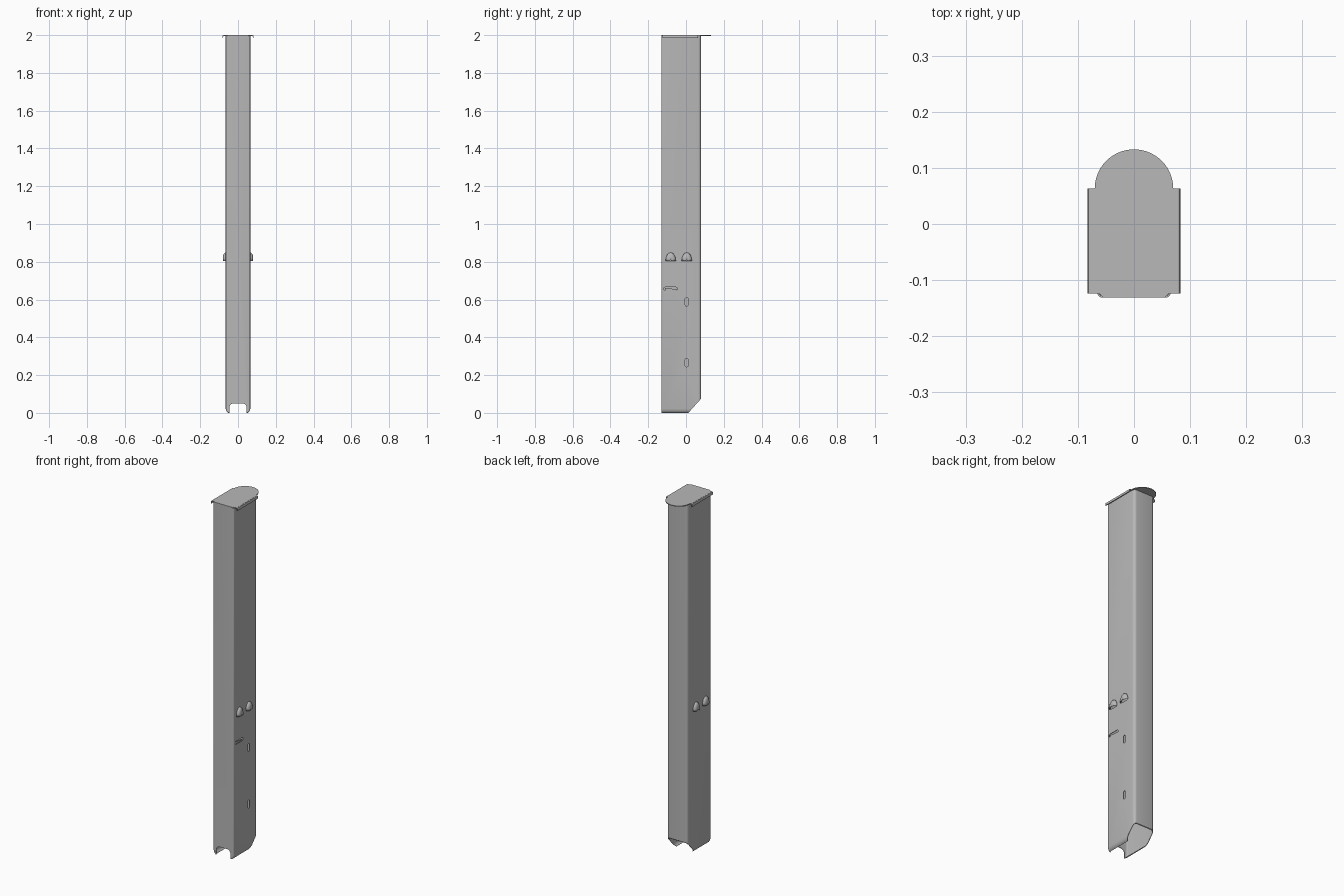
import bpy, bmesh, math
from math import sin, cos, pi

cube = bpy.data.objects.get("Cube")
if cube:
    bpy.data.objects.remove(cube, do_unlink=True)

steel = bpy.data.materials.new("grey sheet metal")
steel.use_nodes = True
grey = (0.48, 0.48, 0.48, 1)
steel.diffuse_color = grey
steel.node_tree.nodes["Principled BSDF"].inputs["Base Color"].default_value = grey

TOP, WALL = 1.996, 0.003
HALF, FRONT, BACK = 0.065, -0.131, 0.08
LOUVRE_Z, LOUVRE_YS = 0.805, (-0.081, 0.004)


def make(name, bm):
    bmesh.ops.recalc_face_normals(bm, faces=bm.faces)
    mesh = bpy.data.meshes.new(name)
    bm.to_mesh(mesh)
    bm.free()
    mesh.materials.append(steel)
    obj = bpy.data.objects.new(name, mesh)
    bpy.context.collection.objects.link(obj)
    return obj


def activate(obj):
    bpy.ops.object.select_all(action='DESELECT')
    obj.select_set(True)
    bpy.context.view_layer.objects.active = obj


def prism(name, outline, axis, lo, hi):
    """Extrude a 2D outline along x, y or z."""
    place = {'x': lambda a, b, t: (t, a, b),
             'y': lambda a, b, t: (a, t, b),
             'z': lambda a, b, t: (a, b, t)}[axis]
    bm = bmesh.new()
    rings = [[bm.verts.new(place(a, b, t)) for a, b in outline] for t in (lo, hi)]
    for ring in rings:
        bm.faces.new(ring)
    bridge(bm, *rings)
    return make(name, bm)


def bridge(bm, low, high):
    n = len(low)
    for i in range(n):
        j = (i + 1) % n
        bm.faces.new((low[i], low[j], high[j], high[i]))


def arc(cx, cy, r, start, end, steps=5):
    angles = [start + (end - start) * i / steps for i in range(steps + 1)]
    return [(cx + r * cos(a), cy + r * sin(a)) for a in angles]


def slot(cy, cz, w, h):
    """Outline with fully rounded ends along its longer direction."""
    r = min(w, h) / 2
    if h > w:
        d = h / 2 - r
        return arc(cy, cz + d, r, 0, pi) + arc(cy, cz - d, r, pi, 2 * pi)
    d = w / 2 - r
    return arc(cy + d, cz, r, -pi / 2, pi / 2) + arc(cy - d, cz, r, pi / 2, 1.5 * pi)


def thicken(obj, amount):
    mod = obj.modifiers.new("thickness", 'SOLIDIFY')
    mod.thickness, mod.offset = amount, -1
    activate(obj)
    bpy.ops.object.modifier_apply(modifier=mod.name)


def cut(obj, cutter):
    cutter.hide_render = True
    mod = obj.modifiers.new("cut", 'BOOLEAN')
    mod.operation, mod.solver, mod.object = 'DIFFERENCE', 'EXACT', cutter
    activate(obj)
    bpy.ops.object.modifier_apply(modifier=mod.name)
    bpy.data.objects.remove(cutter, do_unlink=True)


# Hollow column with rounded corners, curling inward at the foot
def section(half):
    rb, rf = 0.016, 0.008
    return (arc(half - rb, BACK - rb, rb, 0, pi / 2)
            + arc(-half + rb, BACK - rb, rb, pi / 2, pi)
            + arc(-half + rf, FRONT + rf, rf, pi, 1.5 * pi)
            + arc(half - rf, FRONT + rf, rf, 1.5 * pi, 2 * pi))


bm = bmesh.new()
below = None
for z, half in ((0, 0.051), (0.004, 0.057), (0.011, 0.062), (0.022, HALF), (TOP, HALF)):
    ring = [bm.verts.new((x, y, z)) for x, y in section(half)]
    if below:
        bridge(bm, below, ring)
    below = ring
column = make("column", bm)
thicken(column, WALL)

# Arched cable notch in the front and slanted cut at the back of the foot
notch = [(0.045, -0.02)] + arc(0.023, 0.028, 0.022, 0, pi / 2)
notch += [(-x, z) for x, z in reversed(notch)]
cut(column, prism("notch_cutter", notch, 'y', -0.2, -0.1))
slant = [(0.006, -0.01), (0.2, -0.01), (0.2, 0.2), (BACK, 0.075), (0.016, 0.004)]
cut(column, prism("slant_cutter", slant, 'x', -0.2, 0.2))

# Slots in the left wall
for spec in ((0.003, 0.588, 0.015, 0.046), (0.003, 0.266, 0.015, 0.046),
             (-0.082, 0.657, 0.072, 0.018)):
    cut(column, prism("slot_cutter", slot(*spec), 'x', 0.04, 0.1))

# Vent openings behind the louvres, on both walls
for y in LOUVRE_YS:
    opening = [(y + 0.024 * cos(a), LOUVRE_Z + 0.039 * sin(a))
               for a in (pi * i / 10 for i in range(11))]
    cut(column, prism("vent_cutter", opening, 'x', -0.1, -0.04))
    cut(column, prism("vent_cutter", opening, 'x', 0.04, 0.1))

parts = [column]

# Pressed louvre hoods, open underneath
for side, label in ((1, "left"), (-1, "right")):
    for i, y in enumerate(LOUVRE_YS):
        bm = bmesh.new()
        rows = []
        for u in range(9):
            a = pi * u / 8
            rows.append([bm.verts.new((side * (HALF - 0.001 + 0.016 * sin(b)),
                                       y + 0.027 * cos(a) * cos(b) ** 0.6,
                                       LOUVRE_Z + 0.044 * sin(a) * cos(b) ** 0.6))
                         for b in (pi / 2 * v / 6 * 0.99 for v in range(7))])
        for r, s in zip(rows, rows[1:]):
            for k in range(6):
                bm.faces.new((r[k], s[k], s[k + 1], r[k + 1]))
        hood = make(f"{label}_louvre_{i + 1}", bm)
        mod = hood.modifiers.new("thickness", 'SOLIDIFY')
        mod.thickness, mod.offset = 0.001, 0
        parts.append(hood)

# Bent tab inside the horizontal slot
tab = [(-0.112, 0.649), (-0.05, 0.649), (-0.05, 0.655), (-0.112, 0.661)]
parts.append(prism("slot_tab", tab, 'x', 0.058, 0.061))

# Top plate with a round tongue at the back
plate = [(0.055, FRONT), (0.062, -0.124), (0.078, -0.124), (0.078, 0.063)]
plate += arc(0, 0.063, 0.07, 0, pi / 2, 14)
plate += [(-x, y) for x, y in reversed(plate[:-1])]
parts.append(prism("top_plate", plate, 'z', 1.996, 2.0))

# Folded lips along both sides of the top plate
lip = [(0.076, 2.0), (0.081, 1.998), (0.083, 1.993), (0.083, 1.984),
       (0.079, 1.984), (0.079, 1.992), (0.076, 1.996)]
for side, label in ((1, "left"), (-1, "right")):
    parts.append(prism(f"{label}_top_lip", [(side * x, z) for x, z in lip],
                       'y', -0.124, 0.063))

for obj in parts:
    activate(obj)
    bpy.ops.object.shade_smooth_by_angle(angle=math.radians(35))
